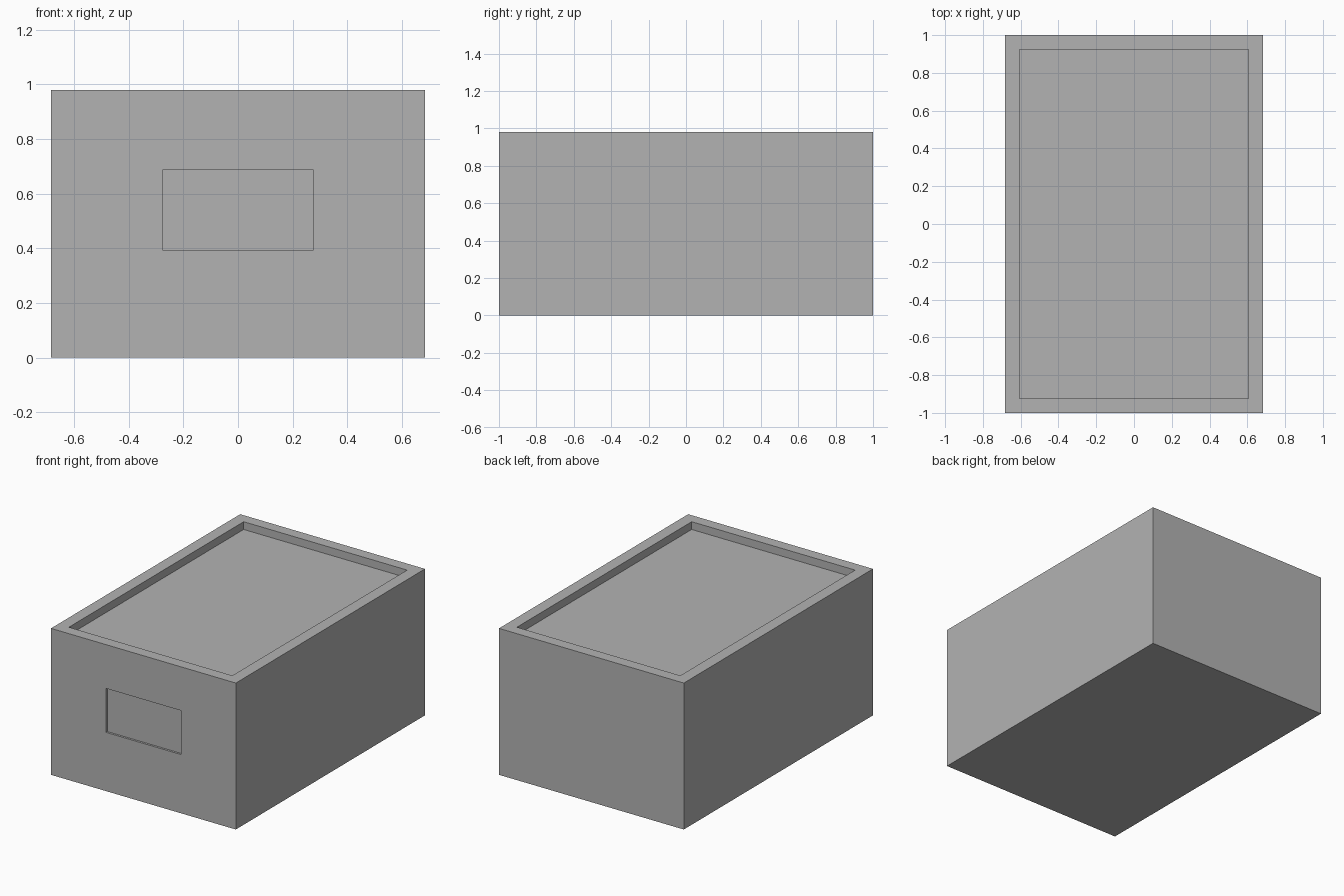
import bpy
import bmesh
from mathutils import Vector

if "Cube" in bpy.data.objects:
    bpy.data.objects.remove(bpy.data.objects["Cube"], do_unlink=True)

WIDTH, LENGTH, HEIGHT = 1.368, 2.0, 0.98

# Single grey finish
grey = bpy.data.materials.new("plain_grey")
grey.use_nodes = True
colour = (0.45, 0.45, 0.45, 1)
grey.diffuse_color = colour
grey.node_tree.nodes["Principled BSDF"].inputs["Base Color"].default_value = colour


def recess(bm, direction, centre, half, depth):
    """Sink a rectangular pocket into the face that points along direction."""
    direction, centre = Vector(direction), Vector(centre)
    face = max(bm.faces, key=lambda f: f.normal.dot(direction))
    middle = face.calc_center_median()
    corners = [[1 if v.co[i] > middle[i] else -1 for i in range(3)] for v in face.verts]
    for sink in (0, depth):
        bmesh.ops.inset_individual(bm, faces=[face], thickness=0.01)
        for vert, signs in zip(face.verts, corners):
            offset = Vector([s * h for s, h in zip(signs, half)])
            vert.co = centre + offset - direction * sink


# Solid box body
bm = bmesh.new()
bmesh.ops.create_cube(bm, size=1)
bmesh.ops.scale(bm, vec=(WIDTH, LENGTH, HEIGHT), verts=bm.verts)
bmesh.ops.translate(bm, vec=(0, 0, HEIGHT / 2), verts=bm.verts)
bm.normal_update()

# Sunken lid panel and shallow front label pocket
recess(bm, (0, 0, 1), (0, 0, HEIGHT), (0.605, 0.924, 0), 0.052)
recess(bm, (0, -1, 0), (0, -LENGTH / 2, 0.54), (0.277, 0, 0.147), 0.014)

bmesh.ops.recalc_face_normals(bm, faces=bm.faces)
mesh = bpy.data.meshes.new("box_body")
bm.to_mesh(mesh)
bm.free()
mesh.materials.append(grey)
box = bpy.data.objects.new("box_body", mesh)
bpy.context.collection.objects.link(box)
